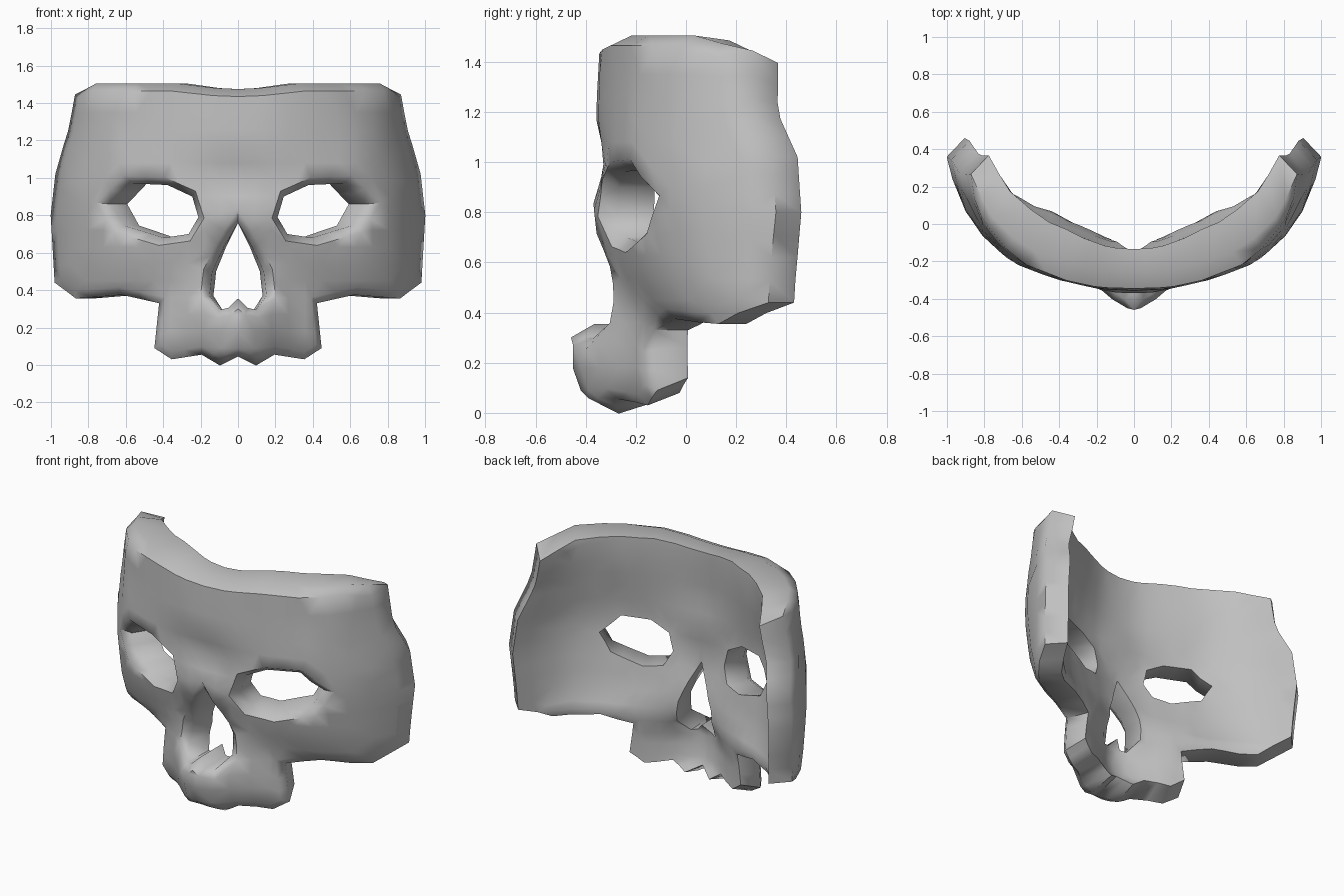
import bpy, bmesh, math
from mathutils import Vector
from mathutils.geometry import delaunay_2d_cdt, intersect_point_line

cube = bpy.data.objects.get("Cube")
if cube:
    bpy.data.objects.remove(cube)


def lerp_table(table, t):
    """Linear interpolation through (key, value) pairs."""
    if t <= table[0][0]:
        return table[0][1]
    for (a, va), (b, vb) in zip(table, table[1:]):
        if t <= b:
            return va + (vb - va) * (t - a) / (b - a)
    return table[-1][1]


def mirrored(half):
    """Close a half outline that starts and ends on the centre line."""
    return half + [(-x, z) for x, z in reversed(half[1:-1])]


def prepare(points, step):
    """Split long segments and make the loop counter-clockwise."""
    pts = [Vector(p) for p in points]
    area = sum(a.x * b.y - b.x * a.y for a, b in zip(pts, pts[1:] + pts[:1]))
    if area < 0:
        pts.reverse()
    out = []
    for a, b in zip(pts, pts[1:] + pts[:1]):
        n = max(1, math.ceil((b - a).length / step))
        out += [a.lerp(b, i / n) for i in range(n)]
    return out


def offset(loop, dist):
    """Parallel loop; positive goes inside."""
    out = []
    for i, p in enumerate(loop):
        d1 = (p - loop[i - 1]).normalized()
        d2 = (loop[(i + 1) % len(loop)] - p).normalized()
        n1, n2 = Vector((-d1.y, d1.x)), Vector((-d2.y, d2.x))
        out.append(p + (n1 + n2) * dist / max(0.5, 1 + n1.dot(n2)))
    return out


def inside(p, loop):
    hit = False
    for a, b in zip(loop, loop[1:] + loop[:1]):
        if (a.y > p.y) != (b.y > p.y):
            if p.x < a.x + (b.x - a.x) * (p.y - a.y) / (b.y - a.y):
                hit = not hit
    return hit


def distance(p, loop):
    best = 9.0
    for a, b in zip(loop, loop[1:] + loop[:1]):
        q, t = intersect_point_line(p, a, b)
        q = a.lerp(b, min(1, max(0, t)))
        best = min(best, (p - q).length)
    return best


# Outline, eye holes and nose hole, seen from the front
face_half = [(0, 1.475), (.13, 1.48), (.36, 1.505), (.79, 1.505), (.89, 1.445),
             (.92, 1.25), (.985, 1.02), (1.01, .8), (.99, .44), (.88, .355),
             (.64, .375), (.435, .33), (.46, .09), (.365, .03), (.2, .055),
             (.1, -.003), (0, .045)]
eye = [(.71, .86), (.595, .97), (.40, .962), (.26, .90), (.225, .79),
       (.28, .70), (.42, .68), (.64, .745)]
nose_half = [(0, .76), (.08, .63), (.145, .5), (.16, .37), (.1, .295),
             (.055, .305), (0, .355)]

outline = prepare(mirrored(face_half), .11)
eyes = [prepare(eye, .11), prepare([(-x, z) for x, z in eye], .11)]
nose = prepare(mirrored(nose_half), .11)
holes = eyes + [nose]
# loop, chamfer width, side of the ring, chamfer depth
rims = [(outline, .04, 1, .2), (eyes[0], .04, -1, .3),
        (eyes[1], .04, -1, .3), (nose, .04, -1, .28)]

# Shape tables: plan curve by width, the others by height
PLAN = [(0, -.36), (.2, -.35), (.42, -.30), (.65, -.21), (.8, -.085), (.91, .08), (1, .35)]
WIDTH = [(.8, 1.01), (1.02, .985), (1.25, .92), (1.45, .89)]
SIDE = [(.44, .015), (.8, 0), (1.02, -.015), (1.2, -.1)]
CHEEK = [(.4, .15), (.55, .08), (.8, .03), (.95, 0)]
CENTRE = [(0, -.11), (.05, -.19), (.15, -.24), (.32, -.25), (.38, -.17), (.45, -.12),
          (.55, -.03), (.78, -.06), (.9, 0), (1, .04), (1.18, 0), (1.45, .015)]
THICK = [(0, .75), (.32, .8), (.4, .95), (.6, 1), (1, 1), (1.4, 1.08)]
BROW = [(1, 0), (1.4, .03)]
RIM = [(1.2, 1), (1.4, 2)]
LIFT = [(.1, .05), (.3, 0)]
DROP = [(1.2, 0), (1.4, .05)]


def shell_points(p):
    """Front and back positions for a point of the flat layout."""
    x, z = p
    u = x / lerp_table(WIDTH, z)
    a = min(1, abs(u))
    y = lerp_table(PLAN, a) + lerp_table(SIDE, z) * a ** 6
    y += lerp_table(CHEEK, z) * (1 - a ** 6)
    relief = lerp_table(CENTRE, z) * math.exp(-(x / .25) ** 2)
    depth = Vector((-math.copysign(.2 * a - .095 * a ** 4, x), .2 - .09 * a ** 4, 0))
    depth *= lerp_table(THICK, z)
    front = Vector((x, y + relief, z))
    # The back follows the centre relief only partly
    back = Vector((x, y + relief * .6, z)) + depth
    back.y += lerp_table(BROW, z) * 4 * a * a * (1 - a * a)
    back.z += lerp_table(LIFT, z) - lerp_table(DROP, z) * a ** 8
    edge = lerp_table(RIM, z) * (1 - .6 * a ** 4)
    for loop, width, side, cut in rims:
        d = distance(p, loop)
        if d < width:
            front += depth * cut * edge * (1 - d / width)
    return front, back


# Flat layout: rim loops plus an even grid, triangulated
points, edges = [], []
for loop, width, side, cut in rims:
    for ring in (loop, offset(loop, width * side)):
        base, n = len(points), len(ring)
        points += ring
        edges += [(base + i, base + (i + 1) % n) for i in range(n)]
STEP = .09
for i in range(-11, 12):
    for j in range(18):
        p = Vector((i * STEP, j * STEP))
        if inside(p, outline) and not any(inside(p, h) for h in holes):
            if all(distance(p, rim[0]) > rim[1] + .03 for rim in rims):
                points.append(p)
flat, _, tris, *_ = delaunay_2d_cdt(points, edges, [], 0, 1e-5)

# Curved shell: front skin, back skin and the walls between
bm = bmesh.new()
pairs = [[bm.verts.new(q) for q in shell_points(p)] for p in flat]
sides = set()
for tri in tris:
    centre = sum((flat[i] for i in tri), Vector((0, 0))) / len(tri)
    if not inside(centre, outline) or any(inside(centre, h) for h in holes):
        continue
    bm.faces.new([pairs[i][0] for i in tri])
    bm.faces.new([pairs[i][1] for i in reversed(tri)])
    sides.update(zip(tri, tri[1:] + tri[:1]))
for a, b in sides:
    if (b, a) not in sides:
        bm.faces.new((pairs[b][0], pairs[a][0], pairs[a][1], pairs[b][1]))
bmesh.ops.delete(bm, geom=[v for v in bm.verts if not v.link_faces], context='VERTS')
bmesh.ops.recalc_face_normals(bm, faces=bm.faces[:])

mesh = bpy.data.meshes.new("skull_mask")
bm.to_mesh(mesh)
bm.free()
mask = bpy.data.objects.new("skull_mask", mesh)
bpy.context.collection.objects.link(mask)

grey = bpy.data.materials.new("plain_grey")
grey.use_nodes = True
colour = (.53, .53, .53, 1)
grey.diffuse_color = colour
grey.node_tree.nodes["Principled BSDF"].inputs["Base Color"].default_value = colour
mesh.materials.append(grey)

bpy.ops.object.select_all(action='DESELECT')
mask.select_set(True)
bpy.context.view_layer.objects.active = mask
bpy.ops.object.shade_smooth_by_angle(angle=math.radians(58))
